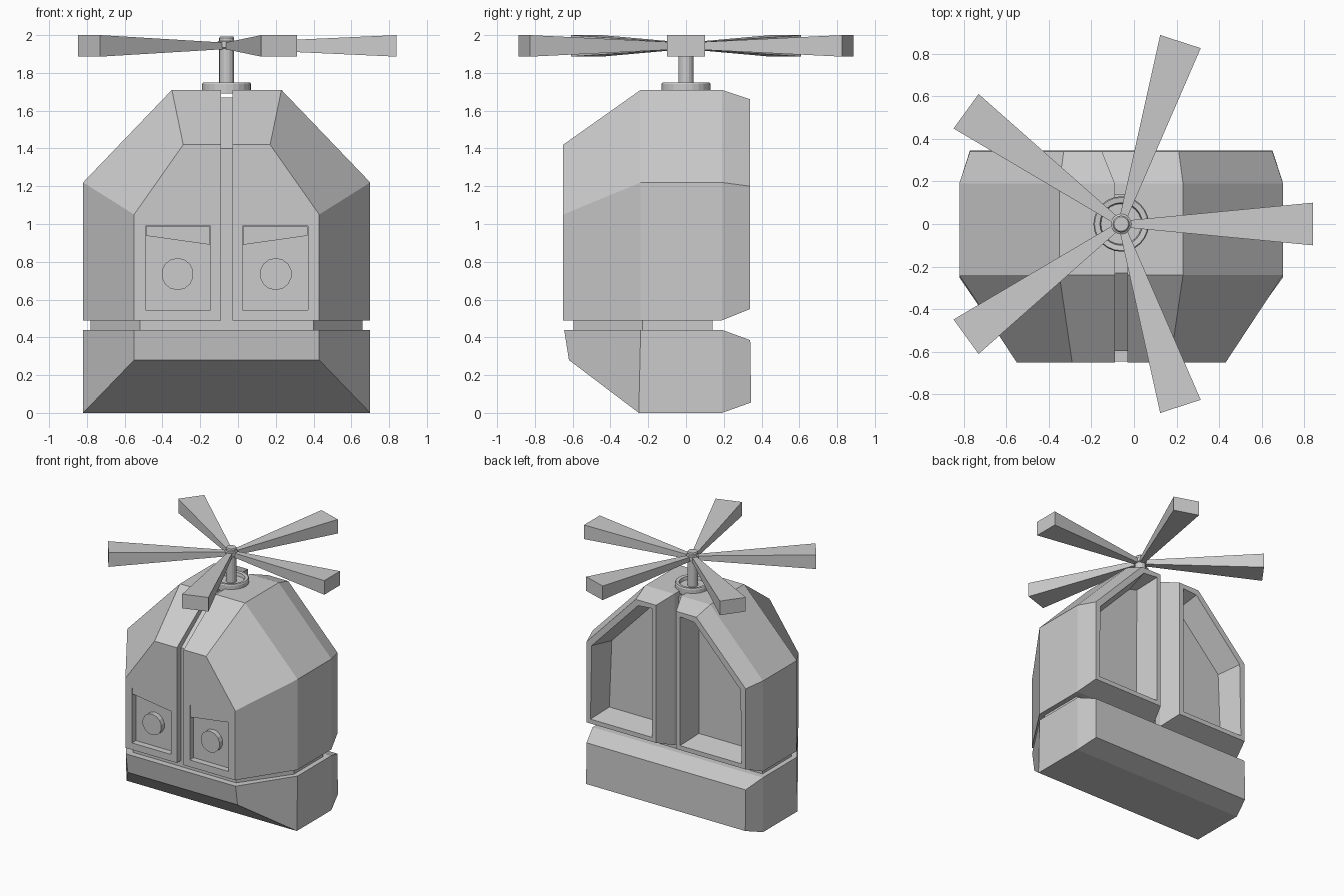
import bpy, bmesh
from math import cos, sin, pi, radians

if "Cube" in bpy.data.objects:
    bpy.data.objects.remove(bpy.data.objects["Cube"])

CX = -0.06  # the body and the rotor share this centre line


def finish(name, bm, mirror=False):
    bmesh.ops.recalc_face_normals(bm, faces=bm.faces)
    me = bpy.data.meshes.new(name)
    bm.to_mesh(me)
    bm.free()
    ob = bpy.data.objects.new(name, me)
    ob.location.x = CX
    bpy.context.collection.objects.link(ob)
    if mirror:
        ob.modifiers.new("mirror", 'MIRROR')
    return ob


def loft(rings, close=False):
    """Skin a list of equal-length point rings; cap the ends unless closed."""
    bm = bmesh.new()
    vs = [[bm.verts.new(p) for p in r] for r in rings]
    n = len(vs[0])
    pairs = list(zip(vs, vs[1:])) + ([(vs[-1], vs[0])] if close else [])
    for a, b in pairs:
        for i in range(n):
            j = (i + 1) % n
            bm.faces.new((a[i], a[j], b[j], b[i]))
    if not close:
        bm.faces.new(vs[0])
        bm.faces.new(vs[-1])
    return bm


def prism(pts, y0, y1):
    return loft([[(x, y, z) for x, z in pts] for y in (y0, y1)])


def lathe(profile, n, close=False):
    return loft([[(r * cos(2 * pi * i / n), r * sin(2 * pi * i / n), z)
                  for i in range(n)] for r, z in profile], close)


def half_section(y, xi, hw, zb, zs, ht, zt):
    return [(xi, y, zb), (hw, y, zb), (hw, y, zs), (ht, y, zt), (xi, y, zt)]


# Cabin half: lofted front to back, mirrored across the centre slot
bm = loft([half_section(-0.65, 0.03, 0.49, 0.49, 1.05, 0.23, 1.42),
           half_section(-0.24, 0.03, 0.76, 0.49, 1.22, 0.29, 1.71),
           half_section(0.19, 0.03, 0.76, 0.49, 1.22, 0.29, 1.71),
           half_section(0.34, 0.09, 0.71, 0.55, 1.20, 0.27, 1.66)])
bmesh.ops.recalc_face_normals(bm, faces=bm.faces)
# Tapered recess in the rear face
back = [f for f in bm.faces if f.calc_center_median().y > 0.33]
bmesh.ops.inset_individual(bm, faces=back, thickness=0.05)
bmesh.ops.inset_individual(bm, faces=back, thickness=0.05, depth=-0.19)
cabin = finish("cabin_shell", bm)

# Square front recess
cutter = finish("front_recess_cutter",
                prism([(0.085, 0.545), (0.43, 0.545), (0.43, 0.99), (0.085, 0.99)], -0.75, -0.60))
cutter.hide_render = True
cutter.hide_set(True)
cut = cabin.modifiers.new("recess", 'BOOLEAN')
cut.object = cutter
cut.operation = 'DIFFERENCE'
cut.solver = 'EXACT'
cabin.modifiers.new("mirror", 'MIRROR')

# Slanted lid and round lamp inside each front recess
finish("lamp_lid", prism([(0.087, 0.89), (0.428, 0.938), (0.428, 0.988), (0.087, 0.988)],
                         -0.645, -0.595), mirror=True)
lamp = [(0.26 + 0.085 * cos(2 * pi * (i + .5) / 14), 0.735 + 0.085 * sin(2 * pi * (i + .5) / 14))
        for i in range(14)]
finish("lamp", prism(lamp, -0.64, -0.595), mirror=True)

# Inner core seen through the slot and the waist seam


def full_section(y, hw, zb, zs, ht, zt):
    return [(-hw, y, zb), (hw, y, zb), (hw, y, zs), (ht, y, zt), (-ht, y, zt), (-hw, y, zs)]


finish("inner_core", loft([full_section(-0.595, 0.46, 0.40, 1.03, 0.20, 1.40),
                           full_section(-0.23, 0.72, 0.40, 1.19, 0.27, 1.67),
                           full_section(0.14, 0.72, 0.40, 1.19, 0.27, 1.67)]))

# Base tub: (bottom y, top y, half width, bottom z, top z)
tub = [(-0.62, -0.645, 0.49, 0.28, 0.44), (-0.25, -0.24, 0.76, 0.0, 0.44),
       (0.19, 0.19, 0.76, 0.0, 0.44), (0.345, 0.34, 0.71, 0.055, 0.385)]
finish("base_tub", loft([[(-w, yb, zb), (w, yb, zb), (w, yt, zt), (-w, yt, zt)]
                         for yb, yt, w, zb, zt in tub]))

# Rotor mast with collar, and the grooved ring around its foot
finish("rotor_mast", lathe([(0.04, 1.69), (0.04, 1.93), (0.048, 1.935), (0.048, 1.965),
                            (0.04, 1.97), (0.04, 1.985), (0.034, 1.993)], 16))
finish("mast_ring", lathe([(0.03, 1.69), (0.03, 1.72), (0.095, 1.72), (0.10, 1.745),
                           (0.125, 1.748), (0.13, 1.74), (0.13, 1.69)], 24, close=True))

# Five flared blades
for k in range(5):
    ring = [[(r, -w, 1.943 - h), (r, w, 1.943 - h), (r, w, 1.943 + h), (r, -w, 1.943 + h)]
            for r, w, h in ((0.04, 0.018, 0.018), (0.90, 0.10, 0.057))]
    blade = finish(f"rotor_blade_{k + 1}", loft(ring))
    blade.rotation_euler.z = radians(72 * k)
